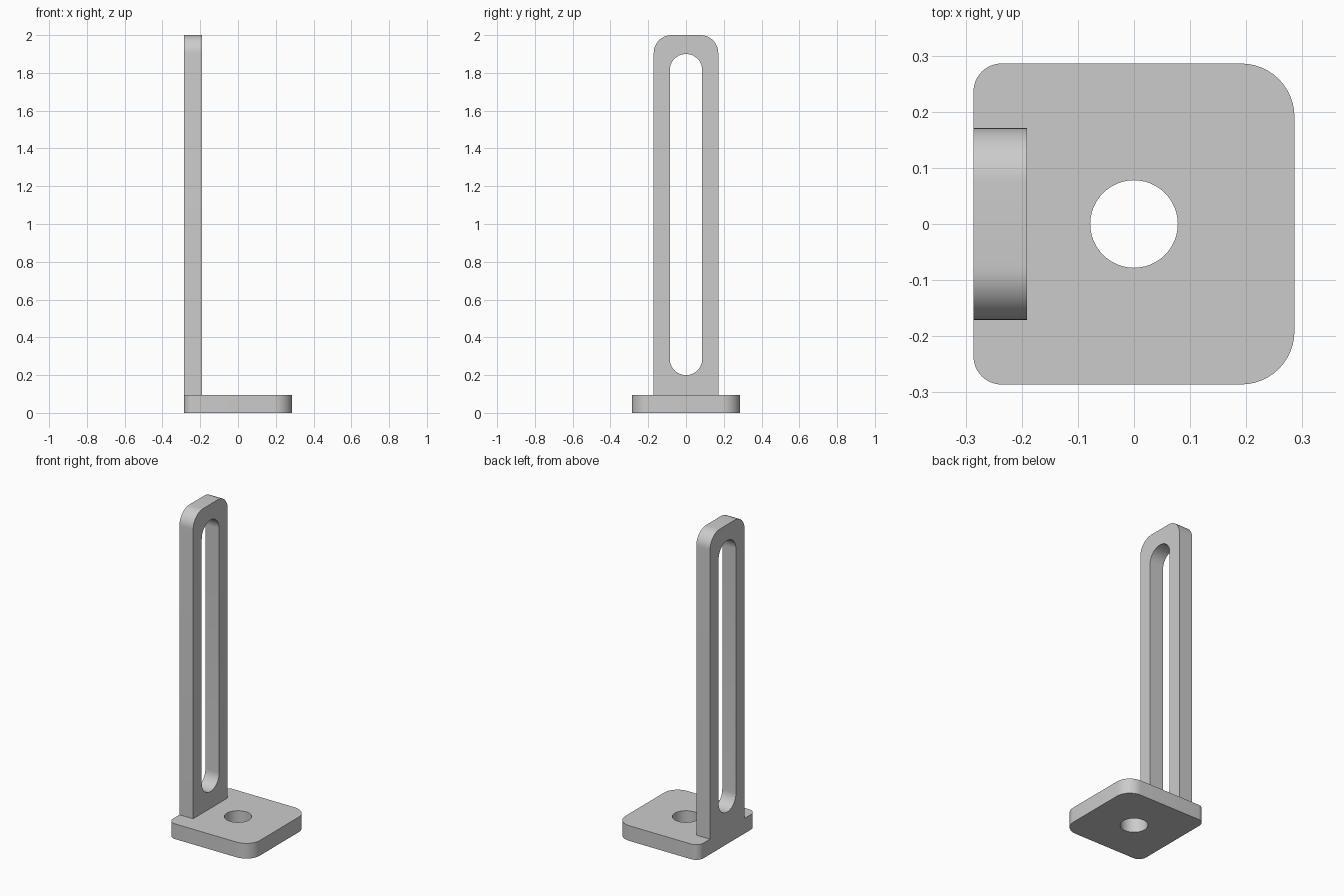
import bpy, bmesh
from math import sin, cos, pi
from mathutils import Matrix, Vector

if "Cube" in bpy.data.objects:
    bpy.data.objects.remove(bpy.data.objects["Cube"], do_unlink=True)

HALF = 0.286        # half width of the square foot
THICK = 0.095       # stock thickness
ARM = 0.171         # half width of the upright

grey = bpy.data.materials.new("grey metal")
grey.use_nodes = True
colour = (0.6, 0.6, 0.6, 1)
grey.diffuse_color = colour
grey.node_tree.nodes["Principled BSDF"].inputs["Base Color"].default_value = colour


def rounded(x0, x1, y0, y1, radii, steps=12):
    """Outline of a rectangle, radii counter-clockwise from the upper right."""
    corners = [(x1, y1, -1, -1), (x0, y1, 1, -1), (x0, y0, 1, 1), (x1, y0, -1, 1)]
    points = []
    for i, ((x, y, sx, sy), r) in enumerate(zip(corners, radii)):
        for k in range(steps + 1 if r else 1):
            a = (i + k / steps) * pi / 2
            points.append((x + sx * r + r * cos(a), y + sy * r + r * sin(a)))
    return points


def circle(r, steps=48):
    return [(r * cos(2 * pi * k / steps), r * sin(2 * pi * k / steps)) for k in range(steps)]


def plate(name, outline, hole, matrix):
    """Flat plate with one opening, extruded by the stock thickness."""
    bm = bmesh.new()
    edges = []
    for loop in (outline, hole):
        verts = [bm.verts.new((x, y, 0)) for x, y in loop]
        edges += [bm.edges.new((verts[i - 1], verts[i])) for i in range(len(verts))]
    bmesh.ops.triangle_fill(bm, edges=edges, use_beauty=True, normal=Vector((0, 0, 1)))
    top = bmesh.ops.extrude_face_region(bm, geom=bm.faces[:], use_keep_orig=True)["geom"]
    bmesh.ops.translate(bm, vec=(0, 0, THICK),
                        verts=[v for v in top if isinstance(v, bmesh.types.BMVert)])
    bmesh.ops.transform(bm, matrix=matrix, verts=bm.verts[:])
    bmesh.ops.recalc_face_normals(bm, faces=bm.faces[:])
    mesh = bpy.data.meshes.new(name)
    bm.to_mesh(mesh)
    bm.free()
    mesh.materials.append(grey)
    obj = bpy.data.objects.new(name, mesh)
    bpy.context.collection.objects.link(obj)
    bpy.ops.object.select_all(action="DESELECT")
    obj.select_set(True)
    bpy.context.view_layer.objects.active = obj
    bpy.ops.object.shade_smooth_by_angle(angle=pi / 6)
    return obj


# Foot with a round bolt hole and larger corners on the open side
plate("base_plate",
      rounded(-HALF, HALF, -HALF, HALF, (THICK, 0.05, 0.05, THICK)),
      circle(0.078), Matrix.Identity(4))

# Slotted upright: profile x -> y, profile y -> z, thickness -> x
stand = Matrix(((0, 0, 1, -HALF), (1, 0, 0, 0), (0, 1, 0, 0), (0, 0, 0, 1)))
plate("slotted_upright",
      rounded(-ARM, ARM, THICK, 2, (THICK, THICK, 0, 0)),
      rounded(-0.086, 0.086, 0.2, 1.9, (0.0859,) * 4), stand)
